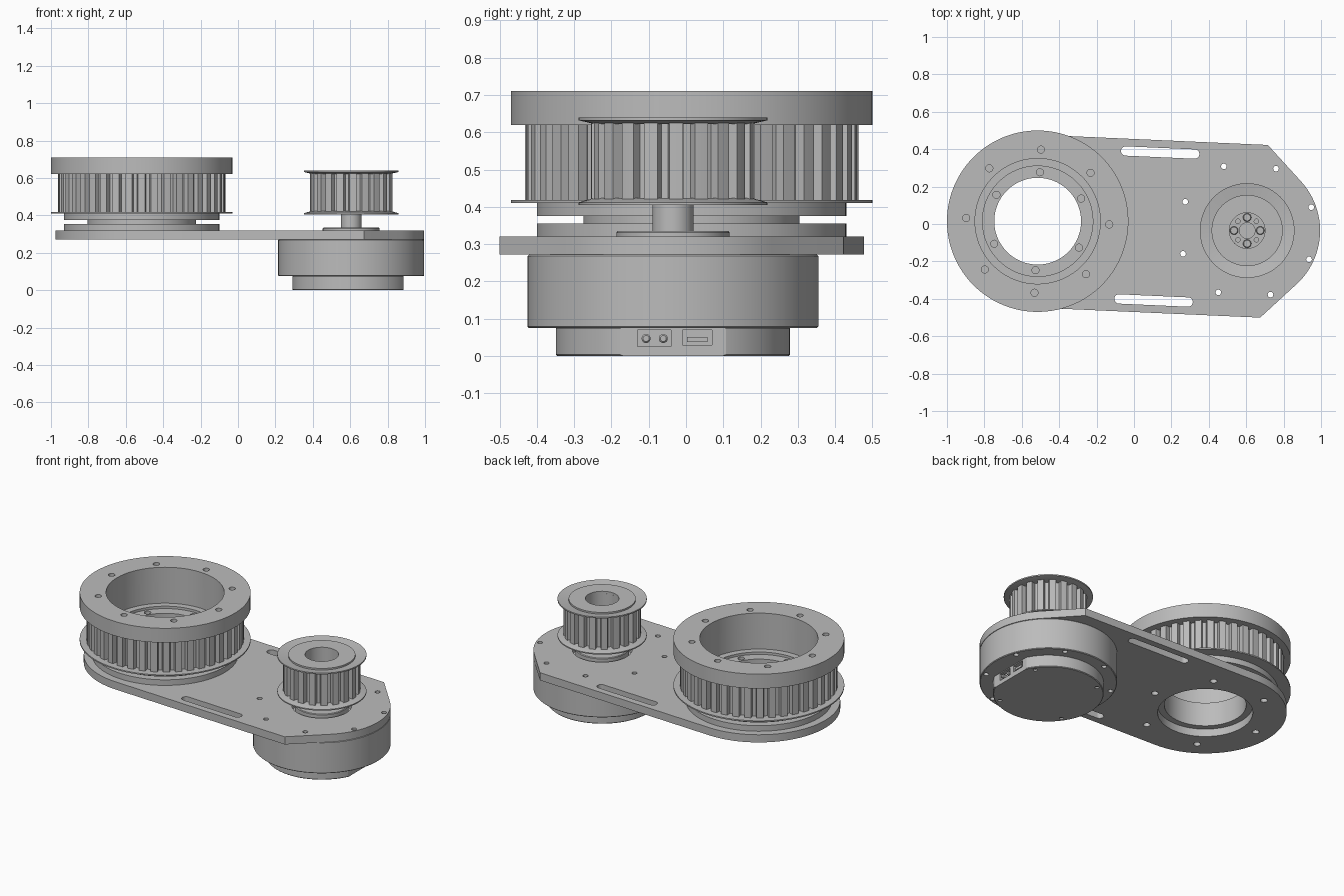
import bpy, bmesh, math
from mathutils import Vector, Matrix

if "Cube" in bpy.data.objects:
    bpy.data.objects.remove(bpy.data.objects["Cube"])

# One plain grey for the whole assembly
grey = bpy.data.materials.new("machined grey")
grey.use_nodes = True
grey.diffuse_color = (0.5, 0.5, 0.5, 1)
grey.node_tree.nodes["Principled BSDF"].inputs["Base Color"].default_value = (0.5, 0.5, 0.5, 1)

BIG = Vector((-0.515, 0.015, 0))
SMALL = Vector((0.605, -0.035, 0))
AXIS = SMALL - BIG
TILT = math.atan2(AXIS.y, AXIS.x)


def finish(name, bm, loc=(0, 0, 0), turn=0):
    bmesh.ops.remove_doubles(bm, verts=bm.verts, dist=1e-5)
    bmesh.ops.recalc_face_normals(bm, faces=bm.faces)
    mesh = bpy.data.meshes.new(name)
    bm.to_mesh(mesh)
    bm.free()
    mesh.materials.append(grey)
    ob = bpy.data.objects.new(name, mesh)
    ob.location = loc
    ob.rotation_euler.z = turn
    bpy.context.collection.objects.link(ob)
    return ob


def lathe(name, center, profile, steps=96, closed=True):
    """Revolve (radius, z) points; a closed loop gives a ring."""
    bm = bmesh.new()
    rings = []
    for i in range(steps):
        a = math.tau * i / steps
        rings.append([bm.verts.new((r * math.cos(a), r * math.sin(a), z)) for r, z in profile])
    n = len(profile)
    for i in range(steps):
        a, b = rings[i], rings[(i + 1) % steps]
        for j in range(n if closed else n - 1):
            k = (j + 1) % n
            bm.faces.new((a[j], b[j], b[k], a[k]))
    return finish(name, bm, center, TILT)


def disc(name, center, r, z0, z1, bevel=0.004):
    return lathe(name, center, [(0, z0), (r - bevel, z0), (r, z0 + bevel),
                                (r, z1 - bevel), (r - bevel, z1), (0, z1)], closed=False)


def gear(name, center, teeth, r_out, depth, r_in, z0, z1):
    """Toothed belt ring with trapezoid grooves."""
    bm = bmesh.new()
    rings = []
    for i in range(teeth):
        for part, r in ((0, r_out), (0.27, r_out), (0.54, r_out), (0.62, r_out - depth), (0.92, r_out - depth)):
            a = math.tau * (i + part) / teeth
            c, s = math.cos(a), math.sin(a)
            rings.append([bm.verts.new((q * c, q * s, z)) for q, z in
                          ((r_in, z0), (r, z0), (r, z1), (r_in, z1))])
    for a, b in zip(rings, rings[1:] + rings[:1]):
        for j in range(4):
            k = (j + 1) % 4
            bm.faces.new((a[j], b[j], b[k], a[k]))
    return finish(name, bm, center, TILT)


def circle(r, n, phase, center=Vector((0, 0, 0))):
    return [center + Vector((r * math.cos(phase + math.tau * i / n),
                             r * math.sin(phase + math.tau * i / n), 0)) for i in range(n)]


def drill(ob, points, r, z0, z1, segs=20):
    """Cut round holes at world points, then discard the cutter."""
    bm = bmesh.new()
    for p in points:
        bmesh.ops.create_cone(bm, cap_ends=True, segments=segs, radius1=r, radius2=r, depth=z1 - z0,
                              matrix=Matrix.Translation((p.x, p.y, (z0 + z1) / 2)))
    cut(ob, finish("cutter", bm))


def cut(ob, cutter):
    cutter.hide_render = True
    mod = ob.modifiers.new("cut", "BOOLEAN")
    mod.object, mod.operation, mod.solver = cutter, "DIFFERENCE", "EXACT"
    bpy.context.view_layer.update()
    mesh = bpy.data.meshes.new_from_object(ob.evaluated_get(bpy.context.evaluated_depsgraph_get()))
    ob.modifiers.clear()
    ob.data = mesh
    bpy.data.objects.remove(cutter)


def box(name, center, size):
    bm = bmesh.new()
    bmesh.ops.create_cube(bm, size=1)
    bmesh.ops.scale(bm, vec=size, verts=bm.verts)
    return finish(name, bm, center)


def prism(name, outline, z0, z1, loc=BIG, turn=TILT):
    bm = bmesh.new()
    face = bm.faces.new([bm.verts.new((x, y, z0)) for x, y in outline])
    ext = bmesh.ops.extrude_face_region(bm, geom=[face])
    bmesh.ops.translate(bm, vec=(0, 0, z1 - z0), verts=[v for v in ext["geom"] if isinstance(v, bmesh.types.BMVert)])
    return finish(name, bm, loc, turn)


def arc(cx, cy, r, a0, a1, n):
    angles = [math.radians(a0 + (a1 - a0) * i / n) for i in range(n + 1)]
    return [(cx + r * math.cos(a), cy + r * math.sin(a)) for a in angles]


# Mounting plate: round at one end, chamfered and rounded at the motor end
L = AXIS.length
outline = arc(0, 0, 0.462, 90, 270, 48) + [(L + 0.09, -0.462)] + arc(L, 0, 0.39, -45, 45, 24) + [(L + 0.09, 0.462)]
plate = prism("mounting_plate", outline, 0.272, 0.32)
for v in (-0.396, 0.396):
    slot = arc(0.453, v, 0.025, 90, 270, 10) + arc(0.823, v, 0.025, -90, 90, 10)
    cut(plate, prism("slot_cutter", slot, 0.2, 0.4))
drill(plate, [BIG], 0.27, 0.2, 0.4, 96)
drill(plate, [SMALL], 0.17, 0.2, 0.4, 96)
motor_holes = circle(0.365, 8, math.radians(20), SMALL)
drill(plate, motor_holes, 0.015, 0.2, 0.4)
drill(plate, circle(0.36, 6, TILT, BIG), 0.02, 0.2, 0.4)

# Bearing under the large pulley: two rings around a narrower drum
lathe("bearing", BIG, [(0.232, 0.32), (0.415, 0.32), (0.415, 0.355), (0.29, 0.355),
                       (0.29, 0.375), (0.415, 0.375), (0.415, 0.41), (0.232, 0.41)])

# Large pulley: stepped hub, toothed ring, thin lower flange and heavy upper ring
lathe("large_lower_flange", BIG, [(0.232, 0.41), (0.485, 0.41), (0.485, 0.418), (0.232, 0.418)])
hub = lathe("large_hub_ledge", BIG, [(0.232, 0.418), (0.345, 0.418), (0.345, 0.485), (0.295, 0.485),
                                     (0.295, 0.47), (0.232, 0.47)])
drill(hub, circle(0.262, 6, TILT + math.pi / 2, BIG), 0.019, 0.43, 0.5)
gear("large_teeth", BIG, 40, 0.447, 0.028, 0.335, 0.418, 0.62)
ring = lathe("large_upper_ring", BIG, [(0.335, 0.62), (0.485, 0.62), (0.485, 0.71), (0.335, 0.71)])
drill(ring, circle(0.383, 8, TILT, BIG), 0.019, 0.65, 0.75)

# Small pulley: toothed ring between two thin flanges, on a blind-bored hub
lathe("small_lower_flange", SMALL, [(0.05, 0.418), (0.19, 0.412), (0.253, 0.405), (0.253, 0.412),
                                    (0.21, 0.424), (0.05, 0.424)])
gear("small_teeth", SMALL, 20, 0.22, 0.028, 0.095, 0.42, 0.626)
lathe("small_upper_flange", SMALL, [(0.19, 0.622), (0.21, 0.622), (0.253, 0.632), (0.253, 0.64), (0.19, 0.63)])
lathe("small_hub_face", SMALL, [(0.095, 0.626), (0.19, 0.626), (0.19, 0.64), (0.095, 0.64)])
floor = disc("small_hub_floor", SMALL, 0.1, 0.42, 0.45)
drill(floor, [SMALL], 0.042, 0.435, 0.5, 32)
drill(floor, circle(0.07, 4, math.pi / 4, SMALL), 0.012, 0.435, 0.5)
for i, p in enumerate(circle(0.07, 4, 0, SMALL)):
    disc(f"hub_screw_{i + 1}", p, 0.022, 0.445, 0.465)

# Output shaft and its disc
disc("output_disc", SMALL, 0.152, 0.26, 0.335)
disc("output_shaft", SMALL, 0.055, 0.33, 0.425)

# Motor body and base with a flat for the sockets
motor = disc("motor_body", SMALL, 0.39, 0.075, 0.272)
drill(motor, motor_holes, 0.015, 0, 0.4)
base = disc("motor_base", SMALL, 0.314, 0, 0.078)
cut(base, box("flat_cutter", (0.985, -0.035, 0.04), (0.2, 0.5, 0.2)))
drill(base, circle(0.285, 4, math.radians(35), SMALL), 0.012, -0.1, 0.01)

# Sockets on the flat: a two-pin block and a recessed connector
cut(base, box("socket_cutter", (0.88, 0.03, 0.05), (0.06, 0.08, 0.04)))
box("connector_tongue", (0.867, 0.03, 0.044), (0.03, 0.055, 0.014))
cut(base, box("pin_cutter", (0.88, -0.085, 0.048), (0.04, 0.09, 0.044)))
for i, y in enumerate((-0.107, -0.061)):
    pin = disc(f"power_pin_{i + 1}", (0.855, y, 0.047), 0.012, 0, 0.03)
    pin.rotation_euler = (0, math.pi / 2, 0)

# Smooth round walls, keep machined edges crisp
bpy.ops.object.select_all(action="DESELECT")
for ob in bpy.context.scene.objects:
    if ob.type == "MESH":
        ob.select_set(True)
        bpy.context.view_layer.objects.active = ob
bpy.ops.object.shade_smooth_by_angle(angle=math.radians(20))
